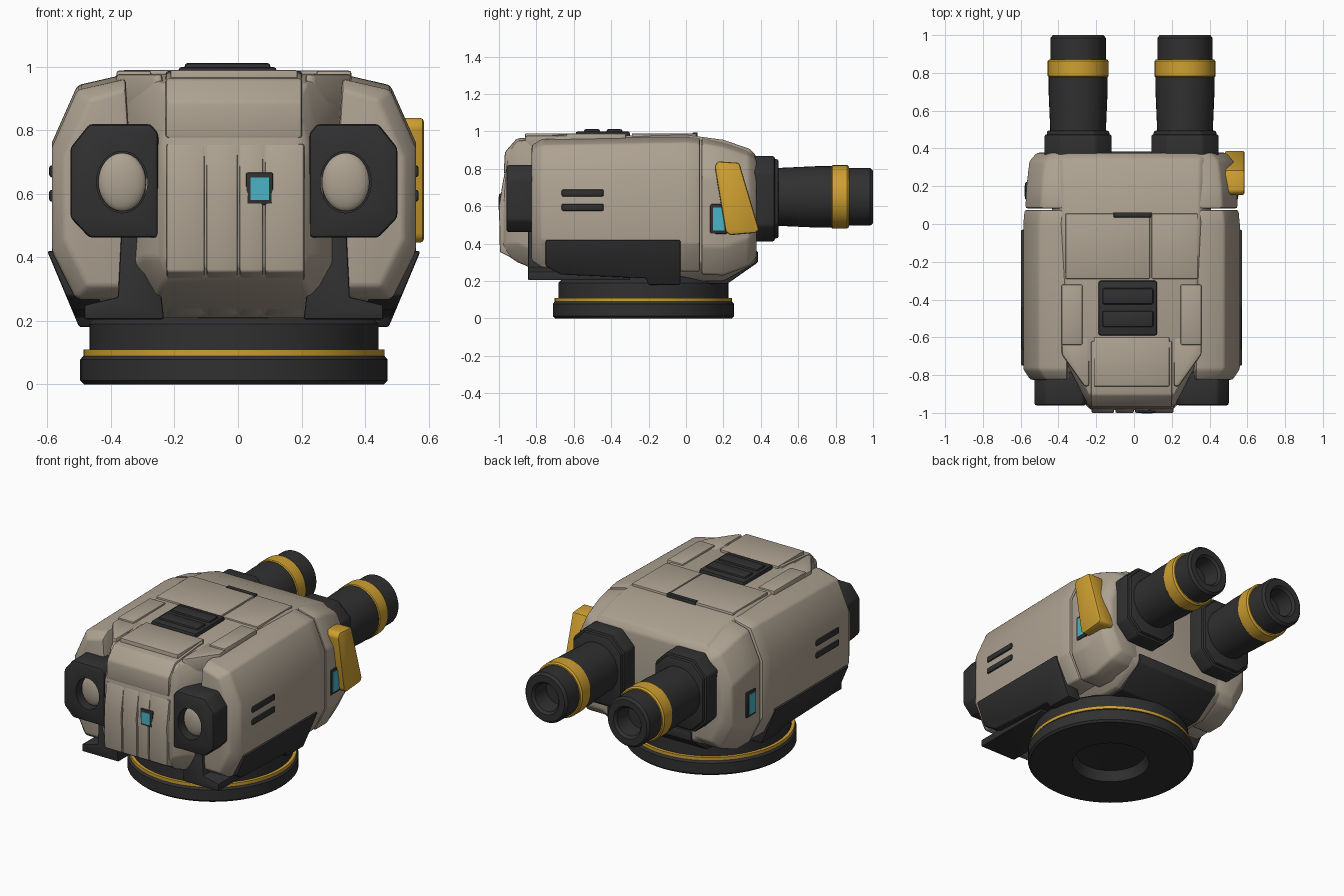
import bpy, bmesh, math
from mathutils import Vector, Matrix

if "Cube" in bpy.data.objects:
    bpy.data.objects.remove(bpy.data.objects["Cube"])

X0 = -0.013  # the turret sits a hair left of centre


def material(name, rgb):
    m = bpy.data.materials.new(name)
    m.diffuse_color = (*rgb, 1)
    m.use_nodes = True
    m.node_tree.nodes["Principled BSDF"].inputs["Base Color"].default_value = m.diffuse_color
    return m


TAN = material("tan_armour", (0.42, 0.36, 0.285))
DARK = material("dark_metal", (0.03, 0.03, 0.031))
GOLD = material("yellow_trim", (0.62, 0.35, 0.03))
CYAN = material("cyan_glass", (0.07, 0.45, 0.56))


def finish(name, bm, mat, bevel=0.0, seg=2):
    bmesh.ops.recalc_face_normals(bm, faces=bm.faces)
    if bevel:
        edges = [e for e in bm.edges if e.is_manifold and e.calc_face_angle(0) > math.radians(24)]
        bmesh.ops.bevel(bm, geom=edges, offset=bevel, segments=seg, profile=0.5,
                        affect='EDGES', clamp_overlap=True)
    me = bpy.data.meshes.new(name)
    bm.to_mesh(me)
    bm.free()
    me.materials.append(mat)
    me.shade_smooth()
    me.set_sharp_from_angle(angle=math.radians(32))
    ob = bpy.data.objects.new(name, me)
    ob.location.x = X0
    bpy.context.collection.objects.link(ob)
    return ob


def loft(name, rings, mat, bevel=0.0, side=1):
    """Skin a list of equal-length 3D rings and cap both ends."""
    bm = bmesh.new()
    vs = [[bm.verts.new((p[0] * side, p[1], p[2])) for p in r] for r in rings]
    n = len(vs[0])
    for a, b in zip(vs, vs[1:]):
        for i in range(n):
            j = (i + 1) % n
            bm.faces.new((a[i], a[j], b[j], b[i]))
    bm.faces.new(vs[0])
    bm.faces.new(vs[-1])
    return finish(name, bm, mat, bevel)


def prism(name, pts, axis, lo, hi, mat, bevel=0.0, side=1):
    """Extrude a 2D outline along x, y or z."""
    put = {'x': lambda p, t: (t, p[0], p[1]), 'y': lambda p, t: (p[0], t, p[1]),
           'z': lambda p, t: (p[0], p[1], t)}[axis]
    return loft(name, [[put(p, t) for p in pts] for t in (lo, hi)], mat, bevel, side)


def box(name, x, y, z, mat, bevel=0.006, side=1):
    return prism(name, [(x[0], y[0]), (x[1], y[0]), (x[1], y[1]), (x[0], y[1])], 'z', *z, mat, bevel, side)


def lathe(name, profile, mat, matrix, steps=64):
    """Spin a closed (radius, height) outline round the local z axis."""
    bm = bmesh.new()
    rings = [[bm.verts.new((r * math.cos(t), r * math.sin(t), h)) for r, h in profile]
             for t in (2 * math.pi * i / steps for i in range(steps))]
    n = len(profile)
    for i in range(steps):
        a, b = rings[i], rings[(i + 1) % steps]
        for k in range(n):
            bm.faces.new((a[k], a[(k + 1) % n], b[(k + 1) % n], b[k]))
    bmesh.ops.remove_doubles(bm, verts=bm.verts, dist=1e-5)
    bm.transform(matrix)
    return finish(name, bm, mat)


# Turntable base, hollow underneath
at = Matrix.Translation((0, -0.228, 0))
lathe("base_disc", [(0, .07), (.2, .06), (.225, 0), (.472, 0), (.484, .012), (.484, .078), (.474, .09), (0, .09)], DARK, at)
lathe("base_stripe", [(0, .088), (.474, .088), (.474, .110), (0, .110)], GOLD, at)
lathe("base_collar", [(0, .108), (.455, .108), (.455, .19), (.44, .205), (.4, .225), (0, .225)], DARK, at)

# Central hull with tapering nose: y, then half section from bottom to top
hull = [
    (-.985, [(.20, .37), (.215, .40), (.215, .60), (.20, .64)]),
    (-.96, [(.21, .34), (.24, .40), (.23, .76), (.20, .89)]),
    (-.90, [(.23, .30), (.29, .40), (.26, .82), (.23, .95)]),
    (-.68, [(.27, .21), (.37, .32), (.37, .88), (.33, .975)]),
    (.00, [(.32, .20), (.42, .30), (.42, .92), (.36, .982)]),
    (.20, [(.32, .20), (.42, .30), (.42, .90), (.36, .955)]),
    (.345, [(.32, .28), (.42, .34), (.42, .86), (.36, .905)]),
    (.375, [(.30, .31), (.39, .36), (.39, .83), (.34, .87)]),
]
loft("main_hull", [[(x, y, z) for x, z in h] + [(-x, y, z) for x, z in reversed(h)] for y, h in hull], TAN, .012)

# Nose armour split into upright strips
nose = [(-.70, .215), (-.995, .355), (-1.0, .60), (-.975, .757), (-.9, .757), (-.75, .5)]
for a, b in ((-.212, -.092), (-.086, .012), (.018, .092), (.098, .222)):
    prism("nose_strip", nose, 'x', a, b, TAN, .007)
prism("brow_plate", [(-.975, .775), (-.968, .89), (-.905, .962), (-.62, .988), (-.62, .93), (-.85, .78)],
      'x', -.215, .215, TAN, .01)
box("nose_window_frame", (.038, .124), (-1.0, -.95), (.565, .667), DARK, .006)
box("nose_window", (.052, .110), (-1.0035, -.99), (.580, .652), CYAN, 0)

# Deck plates and roof hatch
box("deck_plate_left", (-.35, .098), (-.29, .055), (.95, .990), TAN)
box("deck_plate_right", (.106, .35), (-.29, .055), (.95, .988), TAN)
box("deck_front", (-.2, .2), (-.86, -.6), (.93, .990), TAN)
box("deck_rear_slot", (-.095, .105), (.035, .062), (.95, .994), DARK, .004)
box("hatch_frame", (-.175, .135), (-.59, -.30), (.95, 1.0), DARK, .012)
for y in (-.545, -.425):
    box("hatch_rib", (-.155, .115), (y, y + .085), (.97, 1.012), DARK, .01)

# Underside rear skid plate
prism("rear_skid_plate", [(.10, .185), (.22, .185), (.385, .30), (.385, .36), (.30, .36), (.10, .24)],
      'x', -.29, .29, DARK, .008)


def slant(z):
    return .588 - max(0, .42 - z) * .42


for s, tag in ((1, "right"), (-1, "left")):
    # Side armour pod and the separate rear shoulder
    def pod(y, w, lo, hi):
        return [(.30, y, lo), (w - .075, y, lo), (w, y, lo + .15), (w, y, hi - .215),
                (w - .08, y, hi - .035), (.34, y, hi)]
    loft(tag + "_pod", [pod(-.825, .535, .31, .93), pod(-.77, .573, .27, .962),
                        pod(0, .573, .25, .977), pod(.075, .566, .25, .972)], TAN, .012, s)
    loft(tag + "_rear_shoulder", [pod(.082, .562, .235, .972), pod(.2, .556, .23, .95),
                                  pod(.335, .54, .28, .905), pod(.378, .50, .33, .87)], TAN, .014, s)
    box(tag + "_deck_strip", (.26, .37), (-.64, -.32), (.93, .988), TAN, .008, s)
    prism(tag + "_brow_wedge", [(.225, -.60), (.37, -.60), (.37, -.69), (.25, -.86), (.225, -.86)],
          'z', .86, .978, TAN, .012, s)

    # Dark skirt that follows the slanted lower flank
    skirt = [(-.75, .42), (-.03, .42), (-.03, .18), (-.20, .18), (-.215, .215), (-.67, .235), (-.75, .28)]
    loft(tag + "_skirt", [[(slant(z) - d, y, z) for y, z in skirt] for d in (0, .1)], DARK, .008, s)
    prism(tag + "_chin_filler", [(.22, .205), (.47, .205), (.47, .25), (.365, .275), (.355, .47), (.25, .47)],
          'y', -.845, -.3, DARK, .006, s)

    # Flank vents
    for z in (.575, .652):
        box(tag + "_vent", (.55, .582), (-.665, -.44), (z, z + .038), DARK, .009, s)

    # Headlamp: chamfered housing with an oval hole and a domed lens
    lamp = prism(tag + "_lamp_housing",
                 [(.238, .462), (.455, .462), (.515, .525), (.515, .745), (.455, .82), (.262, .82), (.238, .79)],
                 'y', -.96, -.78, DARK, .012, s)
    bm = bmesh.new()
    bmesh.ops.create_cone(bm, cap_ends=True, segments=40, radius1=1, radius2=1, depth=.14)
    bm.transform(Matrix.Translation((.352 * s, -.96, .637)) @ Matrix.Rotation(math.pi / 2, 4, 'X')
                 @ Matrix.Diagonal((.080, .097, 1, 1)))
    cutter = finish("lamp_cutter", bm, DARK)
    cutter.hide_render = True
    cut = lamp.modifiers.new("hole", 'BOOLEAN')
    cut.operation, cut.solver, cut.object = 'DIFFERENCE', 'EXACT', cutter
    bpy.context.view_layer.objects.active = lamp
    bpy.ops.object.modifier_apply(modifier=cut.name)
    bpy.data.objects.remove(cutter)
    lamp.data.set_sharp_from_angle(angle=math.radians(32))
    bm = bmesh.new()
    bmesh.ops.create_uvsphere(bm, u_segments=32, v_segments=16, radius=1)
    bm.transform(Matrix.Translation((.352 * s, -.905, .637)) @ Matrix.Diagonal((.075, .03, .092, 1)))
    finish(tag + "_lamp_lens", bm, TAN)

    # Side window
    box(tag + "_window_frame", (.52, .564), (.128, .222), (.452, .612), DARK, .008, s)
    box(tag + "_window", (.55, .567), (.145, .205), (.470, .594), CYAN, 0, s)

    # Gun: faceted collar, barrel, yellow band and hollow muzzle
    w, h, c, zc = .178, .228, .085, .64
    for y0, y1, k in ((.30, .475, 1), (.46, .495, .93)):
        prism(tag + "_gun_collar", [(.283 + k * x, zc + k * z) for x, z in (
            (-w, c - h), (c - w, -h), (w - c, -h), (w, c - h), (w, h - c), (w - c, h), (c - w, h), (-w, h - c))],
            'y', y0, y1, DARK, .012, s)
    at = Matrix.Translation((.283 * s, 0, .65)) @ Matrix.Rotation(-math.pi / 2, 4, 'X') @ Matrix.Diagonal((.97, 1.02, 1, 1))
    lathe(tag + "_barrel", [(0, .40), (.152, .40), (.152, .50), (.161, .70), (.161, .79), (0, .79)], DARK, at, 40)
    lathe(tag + "_barrel_band", [(0, .775), (.158, .775), (.166, .783), (.166, .862), (.158, .872), (0, .872)], GOLD, at, 40)
    lathe(tag + "_muzzle", [(0, .85), (.151, .85), (.151, .985), (.138, 1.0), (.098, 1.0), (.085, .985),
                            (.078, .88), (0, .88)], DARK, at, 40)

# Yellow guard on the right shoulder only
prism("yellow_guard", [(.152, .815), (.172, .84), (.285, .832), (.39, .475), (.375, .458), (.235, .445), (.212, .465)],
      'x', .495, .598, GOLD, .022)
